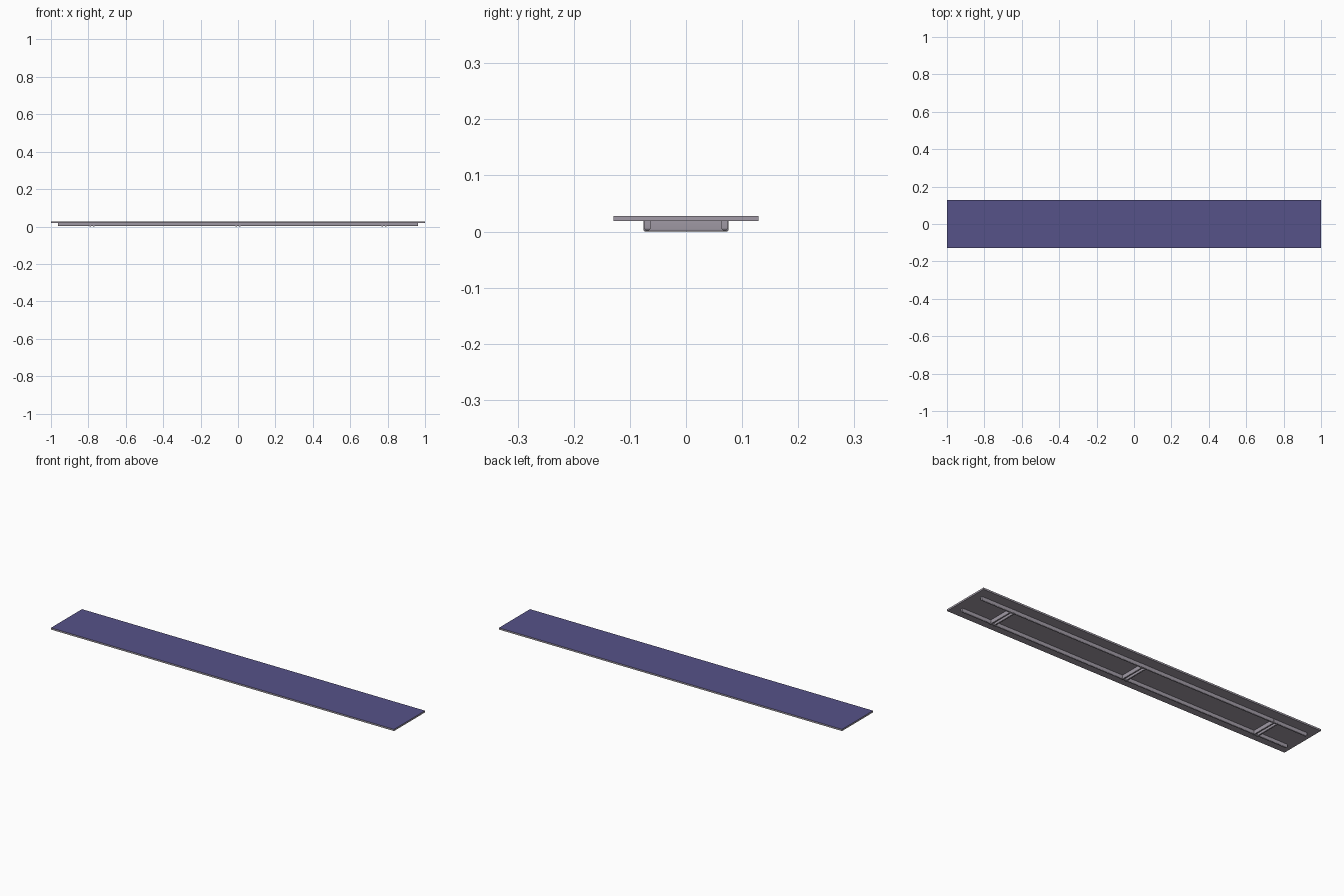
import bpy
import bmesh
from mathutils import Vector

if "Cube" in bpy.data.objects:
    bpy.data.objects.remove(bpy.data.objects["Cube"])


def material(name, colour):
    m = bpy.data.materials.new(name)
    m.diffuse_color = colour
    m.use_nodes = True
    m.node_tree.nodes["Principled BSDF"].inputs["Base Color"].default_value = m.diffuse_color
    return m


def box(name, lo, hi, mat, bevel=0.0):
    """Axis-aligned box between two corners, with optional rounded lower edges."""
    lo, hi = Vector(lo), Vector(hi)
    bm = bmesh.new()
    bmesh.ops.create_cube(bm, size=1)
    for v in bm.verts:
        v.co = Vector((lo[i] + (v.co[i] + 0.5) * (hi[i] - lo[i]) for i in range(3)))
    if bevel:
        low = [e for e in bm.edges if all(v.co.z < lo.z + 1e-5 for v in e.verts)]
        bmesh.ops.bevel(bm, geom=low, offset=bevel, segments=4,
                        profile=0.5, affect='EDGES')
        for f in bm.faces:
            f.smooth = True
        for e in bm.edges:
            e.smooth = e.calc_face_angle(0) < 0.6
    bm.normal_update()
    me = bpy.data.meshes.new(name)
    bm.to_mesh(me)
    bm.free()
    me.materials.append(mat)
    ob = bpy.data.objects.new(name, me)
    bpy.context.collection.objects.link(ob)
    return ob


purple = material("purple_surface", (0.094, 0.084, 0.25, 1))
grey = material("warm_grey", (0.36, 0.33, 0.385, 1))

DECK_Z, TOP_Z = 0.019, 0.028

# Flat board: grey body with a purple top face
deck = box("deck_board", (-1, -0.129, DECK_Z), (1, 0.129, TOP_Z), grey)
deck.data.materials.append(purple)
for p in deck.data.polygons:
    if p.normal.z > 0.9:
        p.material_index = 1

# Two long rounded rails under the board
for side, label in ((-1, "front"), (1, "back")):
    y = side * 0.069
    box(label + "_rail", (-0.963, y - 0.006, 0.002),
        (0.963, y + 0.006, DECK_Z), grey, 0.005)

# Three pairs of cross bars under the rails
for x, label in ((-0.78, "left"), (0, "middle"), (0.78, "right")):
    for side, part in ((-1, "a"), (1, "b")):
        c = x + side * 0.010
        box(f"{label}_cross_bar_{part}", (c - 0.005, -0.076, 0),
            (c + 0.005, 0.076, DECK_Z), grey, 0.004)
